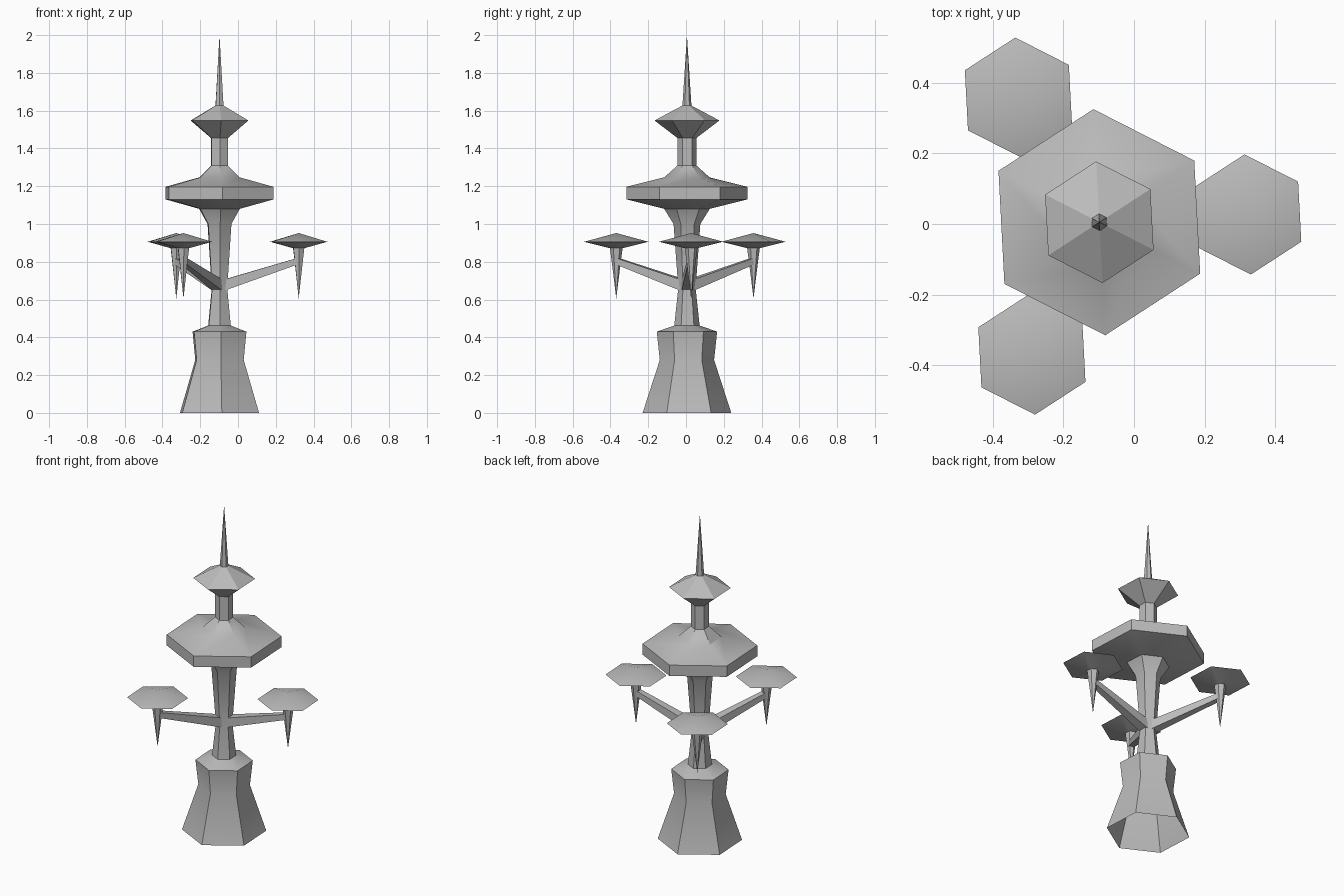
import bpy, bmesh, math
from mathutils import Matrix, Vector

cube = bpy.data.objects.get("Cube")
if cube:
    bpy.data.objects.remove(cube, do_unlink=True)

SIDES = 6
TURN = math.radians(33)          # shared rotation of every six-sided part
AXIS = Vector((-0.098, 0.005, 0))
REACH = 0.42                     # distance of the side pods from the axis

grey = bpy.data.materials.new("stone_grey")
grey.use_nodes = True
grey.diffuse_color = (0.5, 0.5, 0.5, 1)
grey.node_tree.nodes["Principled BSDF"].inputs["Base Color"].default_value = (0.5, 0.5, 0.5, 1)


def finish(bm, name):
    """Turn a bmesh into a shaded, coloured object."""
    bmesh.ops.recalc_face_normals(bm, faces=bm.faces)
    mesh = bpy.data.meshes.new(name)
    bm.to_mesh(mesh)
    bm.free()
    mesh.materials.append(grey)
    ob = bpy.data.objects.new(name, mesh)
    bpy.context.collection.objects.link(ob)
    bpy.ops.object.select_all(action='DESELECT')
    ob.select_set(True)
    bpy.context.view_layer.objects.active = ob
    bpy.ops.object.shade_smooth_by_angle(angle=math.radians(30))
    return ob


def lathe(name, profile, centre=AXIS):
    """Six-sided turned part from (radius, height) points; radius 0 makes a tip."""
    bm = bmesh.new()
    rings = []
    for r, z in profile:
        if r == 0:
            rings.append([bm.verts.new(centre + Vector((0, 0, z)))] * SIDES)
            continue
        angles = [TURN + math.tau * i / SIDES for i in range(SIDES)]
        rings.append([bm.verts.new(centre + Vector((r * math.cos(a), r * math.sin(a), z)))
                      for a in angles])
    for low, high in zip(rings, rings[1:]):
        for i in range(SIDES):
            j = (i + 1) % SIDES
            corners = dict.fromkeys((low[i], low[j], high[j], high[i]))
            bm.faces.new(list(corners))
    return finish(bm, name)


def arm(name, angle):
    """Tapered square beam rising from the trunk to a pod stem."""
    bm = bmesh.new()
    bmesh.ops.create_cube(bm, size=1)
    for v in bm.verts:
        outer = v.co.x > 0
        thick = 0.034 if outer else 0.06
        v.co = Vector((REACH if outer else 0.01,
                       v.co.y * thick,
                       v.co.z * thick + (0.805 if outer else 0.672)))
    bm.transform(Matrix.Translation(AXIS) @ Matrix.Rotation(angle, 4, 'Z'))
    return finish(bm, name)


# Central tower, bottom to top; the base is open underneath
lathe("base", [(0.235, 0), (0.144, 0.28), (0.16, 0.43), (0.068, 0.462)])
lathe("trunk", [(0.068, 0.455), (0.046, 0.66), (0.071, 1.0), (0.122, 1.082)])
lathe("main_disc", [(0, 1.08), (0.12, 1.08), (0.32, 1.13), (0.32, 1.197),
                    (0.12, 1.247), (0.05, 1.31)])
lathe("upper_column", [(0.05, 1.30), (0.05, 1.46)])
lathe("upper_cap", [(0.05, 1.455), (0.172, 1.548), (0.024, 1.627)])
lathe("spire", [(0.024, 1.625), (0, 2.0)])

# Three arms carrying hanging pods
for k, label in enumerate(("left", "back_right", "front_right")):
    angle = math.radians(3 + 120 * k)
    arm(label + "_arm", angle)
    spot = AXIS + Vector((math.cos(angle), math.sin(angle), 0)) * REACH
    lathe(label + "_pod_stem", [(0, 0.605), (0.024, 0.80), (0.034, 0.875)], spot)
    lathe(label + "_pod_cap", [(0.034, 0.872), (0.17, 0.906), (0, 0.952)], spot)
